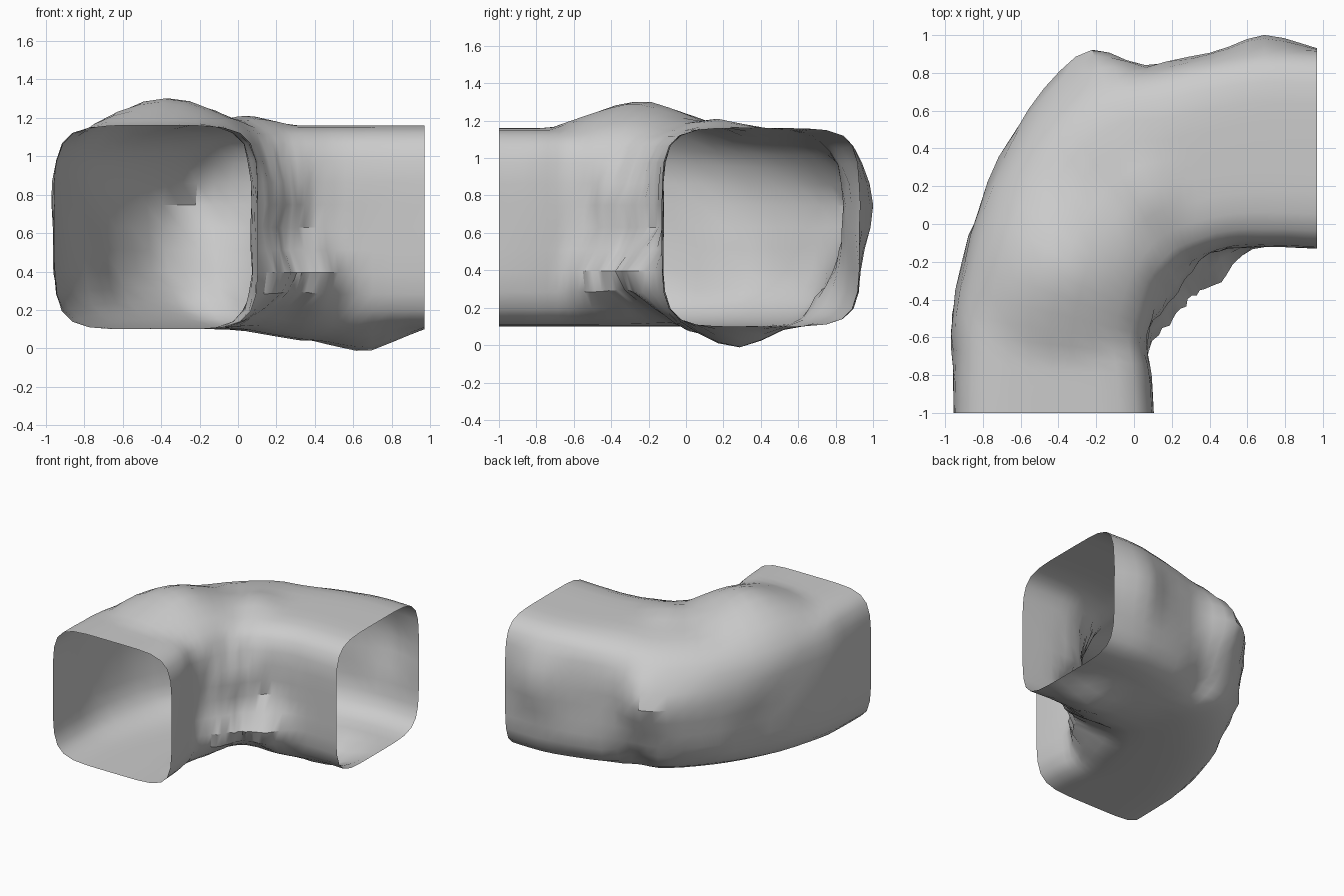
import bpy, bmesh, math, random
from mathutils import Vector

random.seed(4)
cube = bpy.data.objects.get("Cube")
if cube:
    bpy.data.objects.remove(cube, do_unlink=True)

# Plan of the bend: outer wall and inner wall point of each section
PLAN = [
    ((-.955, -1), (.105, -1)), ((-.955, -.75), (.09, -.8)),
    ((-.95, -.48), (.065, -.64)), ((-.87, -.06), (.1, -.5)),
    ((-.71, .35), (.15, -.37)), ((-.46, .69), (.21, -.28)),
    ((-.2, .84), (.28, -.22)), ((.06, .84), (.37, -.17)),
    ((.4, .9), (.5, -.13)), ((.69, .935), (.7, -.12)),
    ((.97, .925), (.97, -.13)),
]
# Lumps and dents in the rock: centre, radius, push
LUMPS = [
    ((-.37, -.25, 1.15), .48, (0, 0, .14)),   # roof hump
    ((.05, .15, 1.15), .25, (0, 0, .05)),     # roof ridge
    ((.69, .28, .1), .28, (0, 0, -.09)),      # floor point
    ((.4, .22, .1), .42, (0, 0, -.06)),       # floor sag
    ((.69, .935, .74), .3, (0, .065, 0)),     # outer wall ledges
    ((-.95, -.45, .74), .35, (-.015, 0, 0)),
    ((-.22, .84, .74), .3, (-.02, .08, 0)),
    ((-.48, .7, .74), .22, (-.02, .03, 0)),
    ((-.15, .8, .42), .3, (0, -.05, 0)),      # hollows under the ledges
    ((-.78, .2, .42), .3, (.04, -.02, 0)),
    ((-.05, .78, .2), .2, (0, -.06, .03)),
    ((.14, -.46, .36), .25, (.06, -.06, 0)),  # foot of the inner wall
    ((.26, -.27, .36), .28, (.07, -.12, 0)),
    ((.43, -.16, .36), .22, (.03, -.11, 0)),
    ((.2, -.32, .75), .25, (.04, -.05, 0)),   # inner wall knob
    ((.24, -.25, .1), .25, (-.04, .04, .03)),
]
STEPS, SIDE = 3, 9
FLOOR, ROOF = .1, 1.16


def curve_point(points, i, t):
    """Smooth curve through the plan points."""
    a, b, c, d = (Vector(points[max(0, min(len(points) - 1, i + k))])
                  for k in (-1, 0, 1, 2))
    return b + (c - a) * t / 2 + (a * 2 - b * 5 + c * 4 - d) * t * t / 2 \
        + (b * 3 - a - c * 3 + d) * t ** 3 / 2


def rounded_square(bend):
    """Even points round a square, its outer corners softer in the bend."""
    for turn in range(4):
        for k in range(SIDE):
            u, v = 1, 2 * (k + .5) / SIDE - 1
            for _ in range(turn):
                u, v = -v, u
            power = 5.5 - (2.8 if u < 0 else .5) * bend ** 2
            size = (abs(u) ** power + abs(v) ** power) ** (1 / power)
            yield u / size, v / size


def shape_rock(point):
    """Push a point by every lump that reaches it."""
    moved = point.copy()
    for centre, radius, push in LUMPS:
        near = 1 - (point - Vector(centre)).length / radius
        if near > 0:
            moved += Vector(push) * min(1, near * 1.2)
    return moved


# Tunnel shell: rounded square sections swept along the plan
outer, inner = zip(*PLAN)
spans = [(i, k / STEPS) for i in range(len(PLAN) - 1) for k in range(STEPS)]
spans.append((len(PLAN) - 2, 1))
bm = bmesh.new()
rings = []
for n, (i, t) in enumerate(spans):
    a, b = curve_point(outer, i, t), curve_point(inner, i, t)
    middle, half = (a + b) / 2, (b - a) / 2
    bend = math.sin(math.pi * n / (len(spans) - 1))
    ring = []
    for u, v in rounded_square(bend):
        flat = middle + half * u
        z = (FLOOR + ROOF) / 2 + (ROOF - FLOOR) / 2 * v
        point = shape_rock(Vector((flat.x, flat.y, z)))
        # Rough side walls, calm roof and floor
        rough = .012 * bend * u ** 4
        point += half.normalized().to_3d() * random.uniform(-rough, rough)
        ring.append(bm.verts.new(point))
    rings.append(ring)
for r, s in zip(rings, rings[1:]):
    for k in range(len(r)):
        m = (k + 1) % len(r)
        bm.faces.new((r[k], r[m], s[m], s[k]))
bmesh.ops.recalc_face_normals(bm, faces=bm.faces)

mesh = bpy.data.meshes.new("tunnel_bend")
bm.to_mesh(mesh)
bm.free()
tunnel = bpy.data.objects.new("tunnel_bend", mesh)
bpy.context.collection.objects.link(tunnel)

# Grey stone
stone = bpy.data.materials.new("grey_stone")
stone.use_nodes = True
colour = (.6, .6, .6, 1)
stone.diffuse_color = colour
stone.node_tree.nodes["Principled BSDF"].inputs["Base Color"].default_value = colour
mesh.materials.append(stone)

bpy.ops.object.select_all(action='DESELECT')
tunnel.select_set(True)
bpy.context.view_layer.objects.active = tunnel
bpy.ops.object.shade_smooth_by_angle(angle=math.radians(35))
